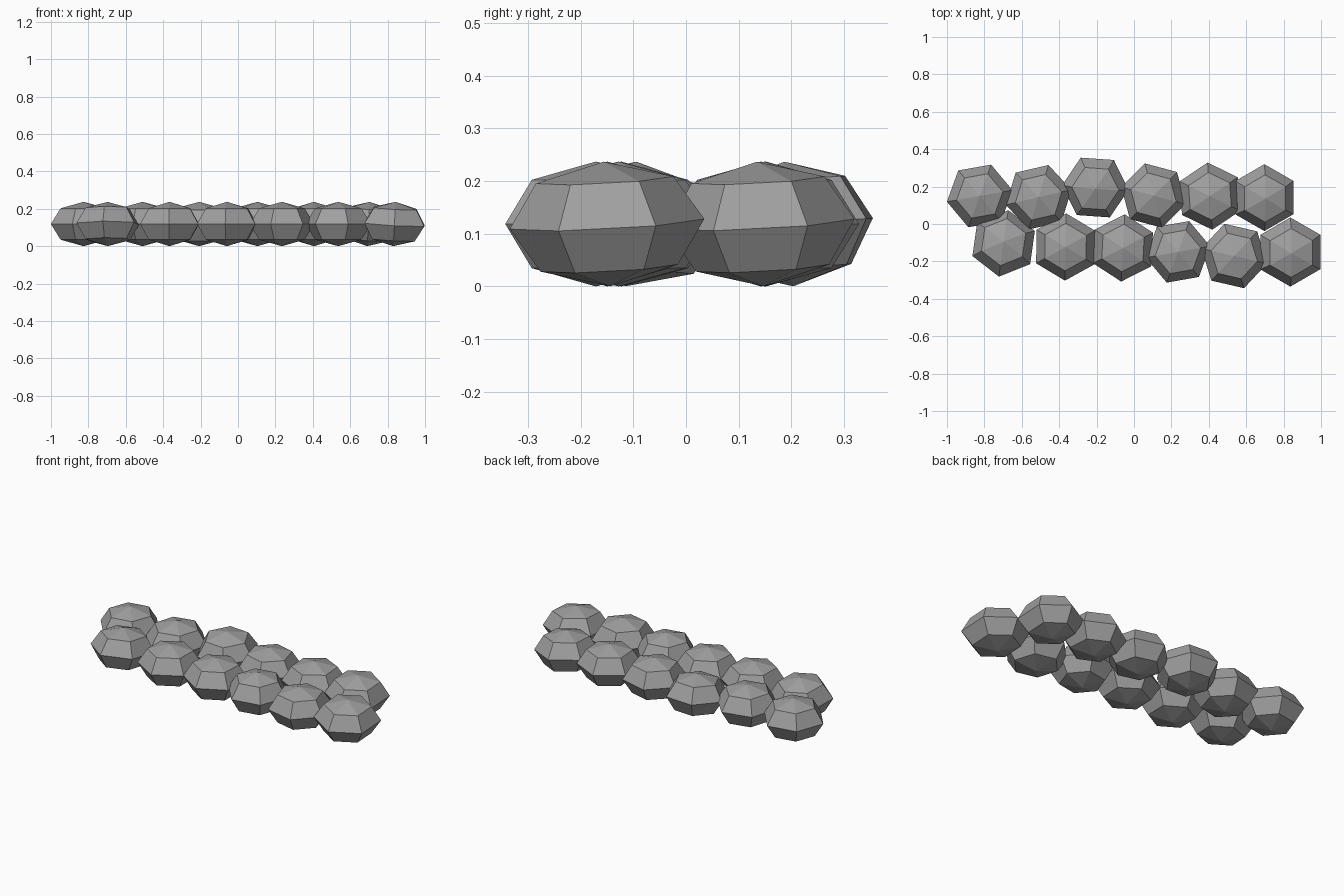
import bpy, bmesh
from math import sin, cos, pi, radians
from mathutils import Matrix, Vector

cube = bpy.data.objects.get("Cube")
if cube:
    bpy.data.objects.remove(cube)

# Stone colour
stone = bpy.data.materials.new("stone grey")
stone.use_nodes = True
grey = (0.35, 0.35, 0.35, 1)
stone.diffuse_color = grey
stone.node_tree.nodes["Principled BSDF"].inputs["Base Color"].default_value = grey

HALF_HEIGHT = 0.1185


def add_stone(name, x, y, phase, radius=0.18, tilt_x=0, tilt_y=0):
    """Flattened six-sided boulder, spun from a half-circle profile."""
    bm = bmesh.new()
    profile = [bm.verts.new((radius * sin(i * pi / 4), 0, HALF_HEIGHT * cos(i * pi / 4)))
               for i in range(5)]
    edges = [bm.edges.new(pair) for pair in zip(profile, profile[1:])]
    bmesh.ops.spin(bm, geom=profile + edges, cent=(0, 0, 0), axis=(0, 0, 1),
                   angle=2 * pi, steps=6)
    bmesh.ops.remove_doubles(bm, verts=bm.verts[:], dist=0.001)
    bmesh.ops.recalc_face_normals(bm, faces=bm.faces[:])
    turn = (Matrix.Rotation(radians(tilt_x), 4, "X") @ Matrix.Rotation(radians(tilt_y), 4, "Y")
            @ Matrix.Rotation(radians(phase), 4, "Z"))
    bmesh.ops.transform(bm, matrix=turn, verts=bm.verts[:])
    mesh = bpy.data.meshes.new(name)
    bm.to_mesh(mesh)
    bm.free()
    mesh.materials.append(stone)
    obj = bpy.data.objects.new(name, mesh)
    obj.location = Vector((x, y, HALF_HEIGHT))
    bpy.context.collection.objects.link(obj)


# Each stone: x, y, turn, then optional radius and slight tilts
back_row = [
    (-0.825, 0.15, 10, 0.178),
    (-0.51, 0.143, 13),
    (-0.207, 0.195, -4, 0.178, 4),
    (0.104, 0.152, -15, 0.178),
    (0.406, 0.149, 34),
    (0.697, 0.141, 30, 0.179, 3, 3),
]
front_row = [
    (-0.697, -0.104, 22, 0.18, -5),
    (-0.366, -0.123, 29),
    (-0.059, -0.128, 27),
    (0.235, -0.149, 10, 0.175),
    (0.536, -0.171, -13),
    (0.836, -0.15, 30, 0.185, 3, 3),
]
for row, stones in (("back", back_row), ("front", front_row)):
    for n, values in enumerate(stones, 1):
        add_stone(f"{row}_stone_{n}", *values)
